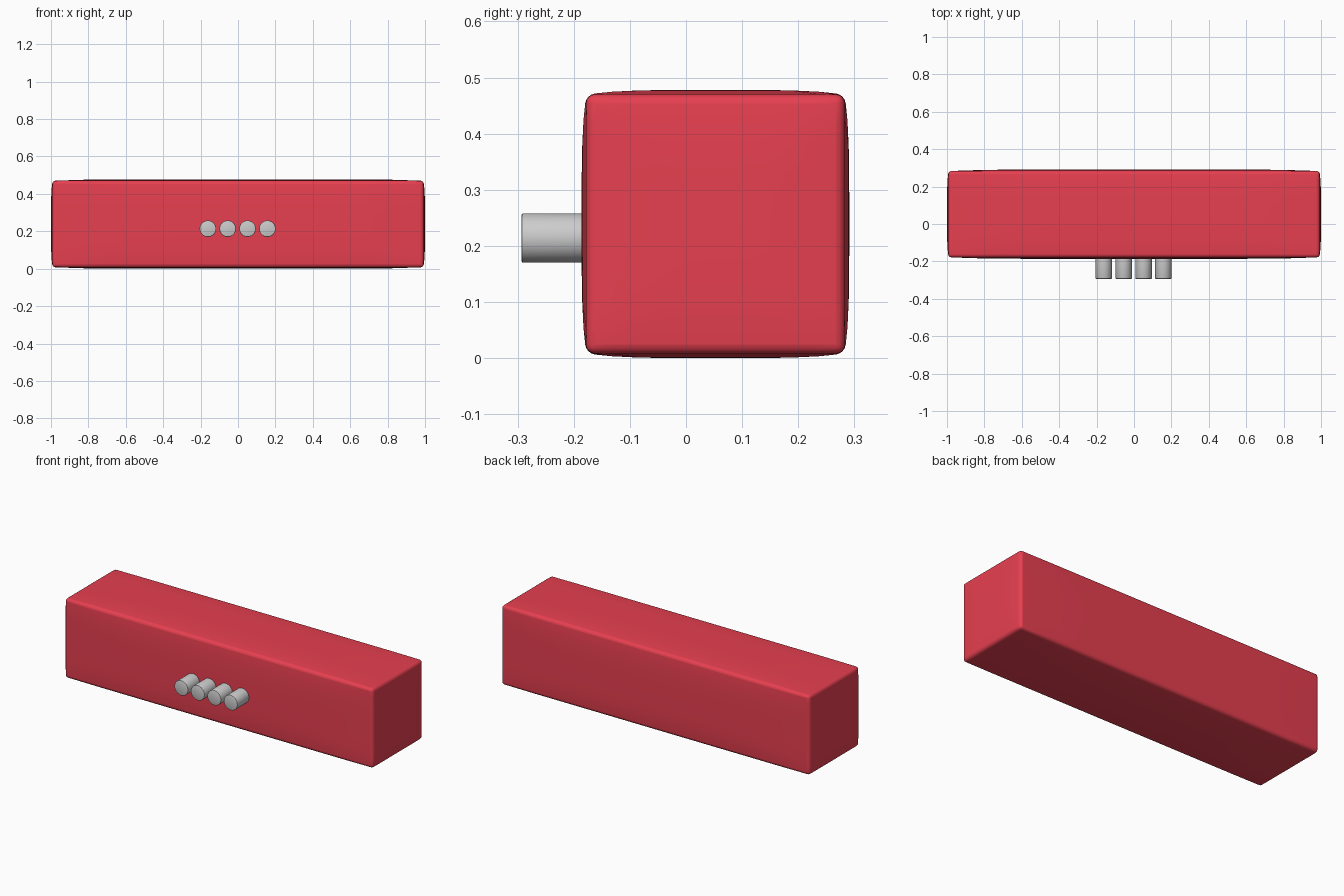
import bpy, bmesh
from mathutils import Matrix

if "Cube" in bpy.data.objects:
    bpy.data.objects.remove(bpy.data.objects["Cube"])

CENTER = (0, 0.0525, 0.239)
HALF = (1.0, 0.2385, 0.239)


def finish(bm, name, angle=0.6):
    bmesh.ops.recalc_face_normals(bm, faces=bm.faces)
    mesh = bpy.data.meshes.new(name)
    bm.to_mesh(mesh)
    bm.free()
    obj = bpy.data.objects.new(name, mesh)
    bpy.context.collection.objects.link(obj)
    bpy.ops.object.select_all(action='DESELECT')
    obj.select_set(True)
    bpy.context.view_layer.objects.active = obj
    bpy.ops.object.shade_smooth_by_angle(angle=angle)
    return obj


# long block with slightly pillowed faces and rounded edges
bm = bmesh.new()
bmesh.ops.create_cube(bm, size=2)
bmesh.ops.subdivide_edges(bm, edges=bm.edges[:], cuts=9, use_grid_fill=True)
drop = 0.008
for v in bm.verts:
    x, y, z = v.co
    fall = [max(abs(y), abs(z)) ** 4, max(abs(x) ** 8, abs(z) ** 4), max(abs(x) ** 8, abs(y) ** 4)]
    v.co = [CENTER[i] + c * (HALF[i] - drop * fall[i]) for i, c in enumerate((x, y, z))]
body = finish(bm, "body_block", 0.9)
bevel = body.modifiers.new("rounded_edges", 'BEVEL')
bevel.width = 0.016
bevel.segments = 4
bevel.limit_method = 'ANGLE'
bevel.angle_limit = 0.9

red = bpy.data.materials.new("red")
red.diffuse_color = (0.8, 0.05, 0.08, 1)
red.use_nodes = True
red.node_tree.nodes["Principled BSDF"].inputs["Base Color"].default_value = red.diffuse_color
body.data.materials.append(red)

# row of four pegs sunk into the front face
for i in range(4):
    bm = bmesh.new()
    place = Matrix.Translation((-0.161 + i * 0.106, -0.187, 0.214)) @ Matrix.Rotation(1.5707963, 4, 'X')
    bmesh.ops.create_cone(bm, cap_ends=True, segments=32, radius1=0.044, radius2=0.044,
                          depth=0.212, matrix=place)
    rims = [e for e in bm.edges if abs(e.verts[0].co.y - e.verts[1].co.y) < 1e-4]
    bmesh.ops.bevel(bm, geom=rims, offset=0.003, segments=2, affect='EDGES', profile=0.5)
    finish(bm, f"front_peg_{i + 1}")
